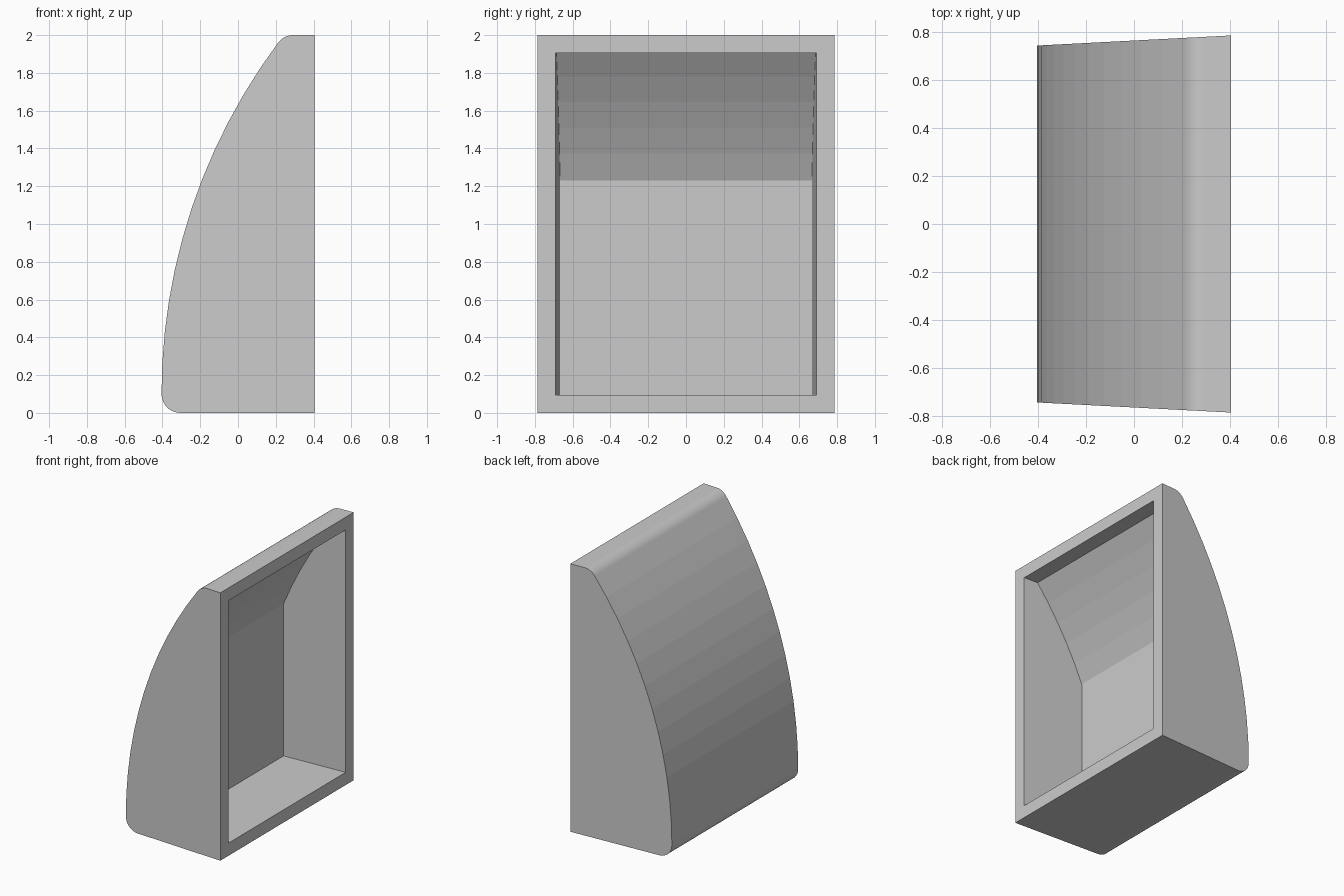
import bpy, bmesh
from math import sin, cos, asin, pi, sqrt

if "Cube" in bpy.data.objects:
    bpy.data.objects.remove(bpy.data.objects["Cube"])

XB = 0.405            # half depth in x
R, CZ = 3.11, 0.10    # large curved back: radius and centre height
CX = R - XB           # centre x of the large curve
F = 0.10              # corner fillet radius
WALL = 0.095
SLOPE = 0.052         # side taper per unit of x


def arc(cx, cz, r, a0, a1, n):
    return [(cx + r * cos(a0 + (a1 - a0) * i / n),
             cz + r * sin(a0 + (a1 - a0) * i / n)) for i in range(n + 1)]


# Outer side profile: flat mouth, curved back, rounded top and bottom edges
fz = 2.0 - F
fx = CX - sqrt((R - F) ** 2 - (fz - CZ) ** 2)
top_angle = pi - asin((fz - CZ) / (R - F))
outer = [(XB, 2.0)]
outer += arc(fx, fz, F, pi / 2, top_angle, 8)
outer += arc(CX, CZ, R, top_angle, pi, 12)[1:]
outer += arc(-XB + F, F, F, pi, 1.5 * pi, 8)[1:]
outer += [(XB, 0.0)]

# Inner cavity profile: offset curve that meets a flat back wall
ri, zi, xi = R - WALL, 2.0 - WALL, -0.09
a_top = pi - asin((zi - CZ) / ri)
a_low = pi - asin(sqrt(ri ** 2 - (CX - xi) ** 2) / ri)
inner = [(XB, zi)]
inner += arc(CX, CZ, ri, a_top, a_low, 5)
inner += [(xi, WALL), (XB, WALL)]

bm = bmesh.new()


def skin(profile, half_width):
    """Tapered extrusion of a profile, left open at the mouth."""
    sides = [[bm.verts.new((x, s * (half_width - SLOPE * (XB - x)), z))
              for x, z in profile] for s in (-1, 1)]
    left, right = sides
    bm.faces.new(left)
    bm.faces.new(right)
    for i in range(len(profile) - 1):
        bm.faces.new((left[i], left[i + 1], right[i + 1], right[i]))
    return [left[0], left[-1], right[-1], right[0]]


rim_out = skin(outer, 0.787)
rim_in = skin(inner, 0.787 - WALL)

# Rim around the open mouth
for i in range(4):
    j = (i + 1) % 4
    bm.faces.new((rim_out[i], rim_out[j], rim_in[j], rim_in[i]))

bmesh.ops.recalc_face_normals(bm, faces=bm.faces)
mesh = bpy.data.meshes.new("hollow_housing")
bm.to_mesh(mesh)
bm.free()
housing = bpy.data.objects.new("hollow_housing", mesh)
bpy.context.collection.objects.link(housing)
